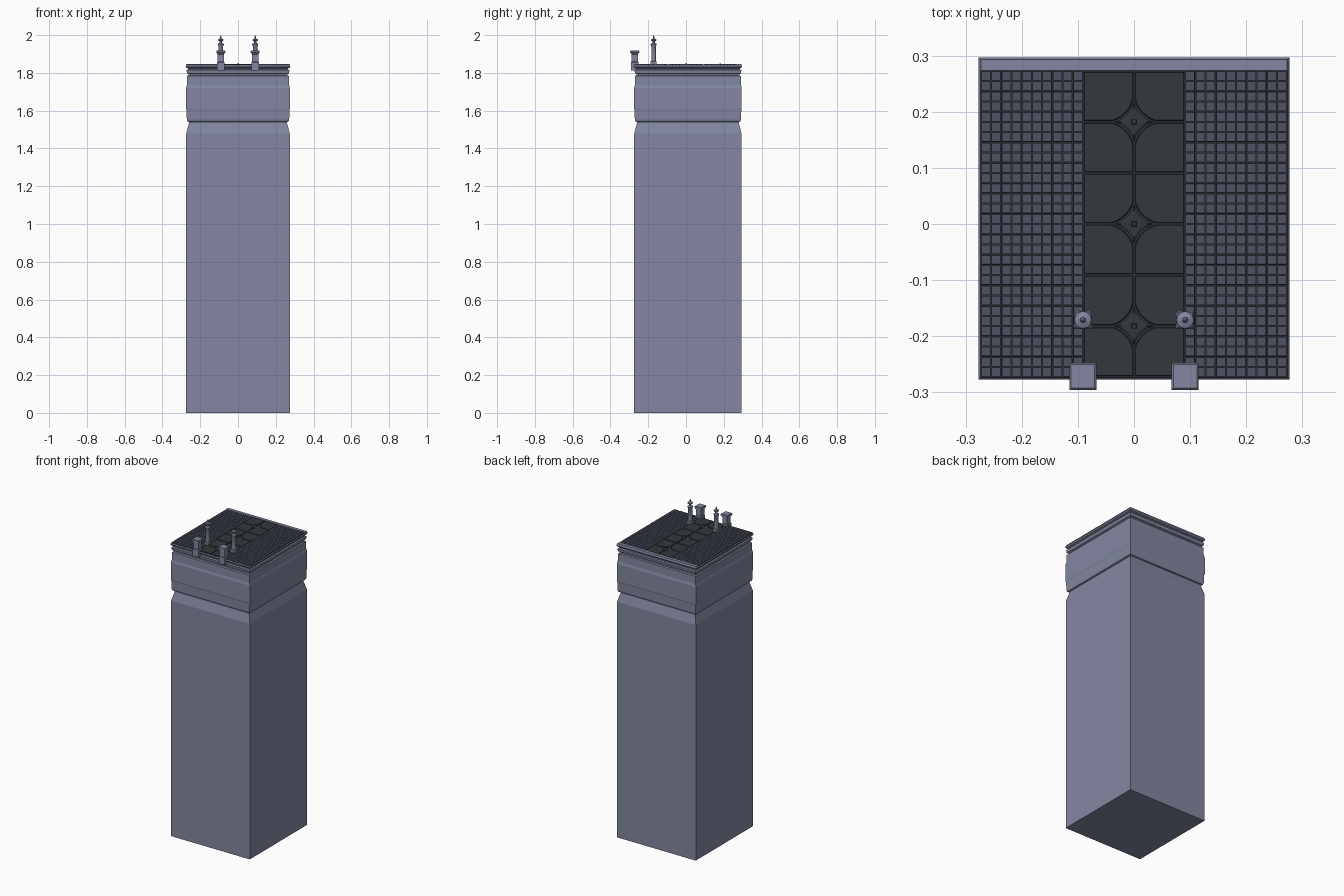
import bpy, bmesh, math

if "Cube" in bpy.data.objects:
    bpy.data.objects.remove(bpy.data.objects["Cube"])

HX, Y0, Y1 = 0.277, -0.277, 0.297      # widest outline of the tower
TOP = 1.847                            # walking surface height
DECK = TOP - 0.006                     # bottom of the paving joints


def material(name, v):
    m = bpy.data.materials.new(name)
    m.diffuse_color = (*v, 1)
    m.use_nodes = True
    m.node_tree.nodes["Principled BSDF"].inputs["Base Color"].default_value = m.diffuse_color
    return m


def finish(name, bm, mat, smooth=False):
    bmesh.ops.recalc_face_normals(bm, faces=bm.faces)
    me = bpy.data.meshes.new(name)
    bm.to_mesh(me)
    bm.free()
    ob = bpy.data.objects.new(name, me)
    bpy.context.collection.objects.link(ob)
    me.materials.append(mat)
    if smooth:
        bpy.ops.object.select_all(action='DESELECT')
        ob.select_set(True)
        bpy.context.view_layer.objects.active = ob
        bpy.ops.object.shade_smooth_by_angle(angle=math.radians(35))
    return ob


def loft(bm, rings):
    """Skin a stack of equal-length rings and cap both ends."""
    vs = [[bm.verts.new(p) for p in r] for r in rings]
    n = len(vs[0])
    for a, b in zip(vs, vs[1:]):
        for i in range(n):
            j = (i + 1) % n
            bm.faces.new((a[i], a[j], b[j], b[i]))
    bm.faces.new(vs[0][::-1])
    bm.faces.new(vs[-1])


def rect(x0, x1, y0, y1, z):
    return [(x0, y0, z), (x1, y0, z), (x1, y1, z), (x0, y1, z)]


def square(cx, cy, h, z):
    return rect(cx - h, cx + h, cy - h, cy + h, z)


def circle(cx, cy, r, z, n=20):
    return [(cx + r * math.cos(2 * math.pi * i / n),
             cy + r * math.sin(2 * math.pi * i / n), z) for i in range(n)]


stone = material("blue_grey_stone", (0.227, 0.244, 0.35))
tile_mat = material("tile_grey", (0.078, 0.084, 0.12))
dark_mat = material("dark_slab", (0.034, 0.039, 0.046))
joint_mat = material("joint", (0.03, 0.033, 0.042))

# Tower: (inset from outline, height) profile
profile = [(0.003, 0), (0.003, 1.48), (0.017, 1.532), (0.017, 1.54),
           (0.009, 1.543), (0.006, 1.552), (0.004, 1.606), (0.002, 1.61),
           (0.002, 1.72), (0.006, 1.735), (0.007, 1.783), (0.014, 1.787),
           (0.014, 1.793), (0.007, 1.797), (0.004, 1.814), (0.011, 1.818),
           (0.011, 1.824), (0.003, 1.828), (0, 1.836), (0.003, DECK)]
bm = bmesh.new()
loft(bm, [rect(-HX + i, HX - i, Y0 + i, Y1 - i, z) for i, z in profile])
finish("tower_body", bm, stone)

# Dark bed showing in the paving joints
bm = bmesh.new()
loft(bm, [rect(-0.2738, 0.2738, -0.2738, 0.274, z) for z in (DECK - 0.003, DECK + 0.001)])
finish("paving_bed", bm, joint_mat)

# Plain ledge behind the paving
bm = bmesh.new()
loft(bm, [rect(-0.275, 0.275, 0.274, 0.295, DECK - 0.002),
          rect(-0.273, 0.273, 0.274, 0.293, TOP)])
finish("back_ledge", bm, stone)

# Small square paving on both sides
COLS, ROWS, XI, XO, YE = 10, 30, 0.091, 0.273, 0.273
px, py = (XO - XI) / COLS, 2 * YE / ROWS
for side, name in ((-1, "left_paving"), (1, "right_paving")):
    bm = bmesh.new()
    for c in range(COLS):
        for r in range(ROWS):
            cx = side * (XI + (c + 0.5) * px)
            cy = -YE + (r + 0.5) * py
            loft(bm, [square(cx, cy, 0.0083, DECK - 0.001),
                      square(cx, cy, 0.0080, TOP)])
    finish(name, bm, tile_mat)

# Central slabs, each with one corner scooped out around a star
P = 2 * YE / 6
stars = [-2 * P, 0, 2 * P]


def scoop(tip, n=8):
    """Concave quarter curve from (tip, 0) to (0, tip)."""
    return [(tip * math.cos(t) ** 3, tip * math.sin(t) ** 3)
            for t in (math.pi / 2 * i / n for i in range(n + 1))]


def slab_outline(g):
    curve = [(x + g, y + g) for x, y in scoop(0.038)]
    return [(XI - g, g), (XI - g, P - g), (g, P - g)] + curve[::-1]


bm = bmesh.new()
for cy in stars:
    for sx in (-1, 1):
        for sy in (-1, 1):
            loft(bm, [[(sx * x, cy + sy * y, z) for x, y in slab_outline(g)]
                      for g, z in ((0.0018, DECK - 0.001), (0.0018, TOP - 0.002),
                                   (0.003, TOP - 0.0005))])
finish("central_slabs", bm, dark_mat)

# Four-pointed stars with a raised stud
bm = bmesh.new()
for cy in stars:
    def star(tip, z):
        pts = []
        for q in range(4):
            c, s = round(math.cos(q * math.pi / 2)), round(math.sin(q * math.pi / 2))
            pts += [(c * x - s * y, cy + s * x + c * y, z) for x, y in scoop(tip)[:-1]]
        return pts
    loft(bm, [star(0.036, DECK - 0.001), star(0.036, TOP - 0.002), star(0.028, TOP)])
    loft(bm, [square(0, cy, 0.005, DECK), square(0, cy, 0.004, TOP + 0.003)])
finish("star_inlays", bm, dark_mat)

# Square gate posts at the front edge and turned finials behind them
post = [(0.020, 1.812), (0.020, 1.856), (0.0165, 1.86), (0.0165, 1.898),
        (0.0205, 1.9), (0.0205, 1.906), (0.024, 1.908), (0.024, 1.915), (0.021, 1.918)]
finial = [(0.013, 1.862), (0.0125, 1.875), (0.0125, 1.943), (0.016, 1.948),
          (0.016, 1.953), (0.007, 1.958), (0.006, 1.966), (0.015, 1.972),
          (0.015, 1.977), (0.005, 1.981), (0.004, 1.99), (0.001, 2.0)]
for side, label in ((-1, "left"), (1, "right")):
    x = side * 0.091
    bm = bmesh.new()
    loft(bm, [square(x, -0.2715, h, z) for h, z in post])
    finish(label + "_gate_post", bm, stone)

    bm = bmesh.new()
    loft(bm, [square(x, -0.171, h, z) for h, z in
              ((0.016, DECK), (0.016, 1.86), (0.013, 1.864))])
    finish(label + "_finial_base", bm, stone)

    bm = bmesh.new()
    loft(bm, [circle(x, -0.171, r, z) for r, z in finial])
    finish(label + "_finial", bm, stone, smooth=True)
